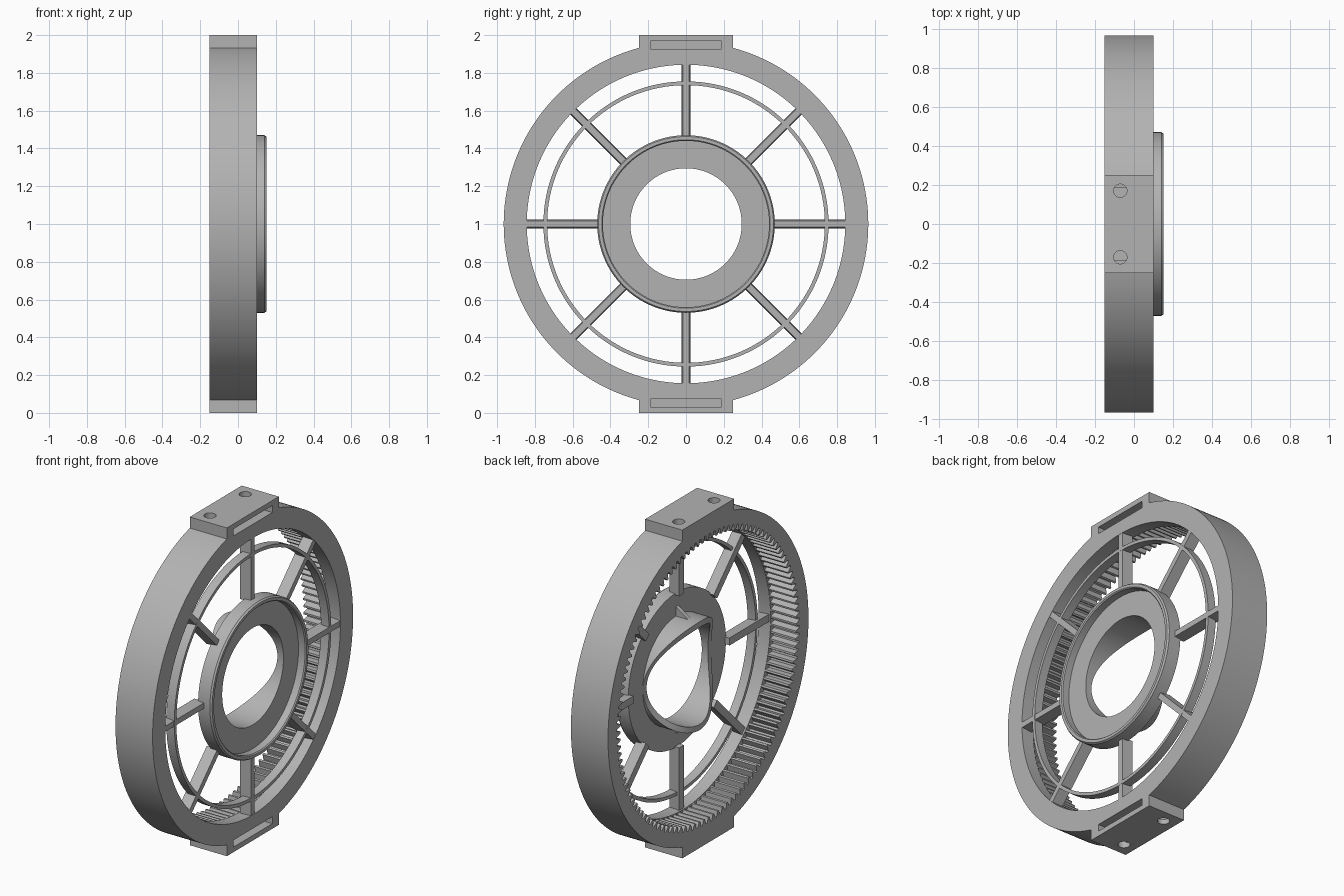
import bpy, bmesh, math
from mathutils import Matrix, Vector

cube = bpy.data.objects.get("Cube")
if cube:
    bpy.data.objects.remove(cube, do_unlink=True)

grey = bpy.data.materials.new("mid grey")
grey.diffuse_color = (0.45, 0.45, 0.45, 1)
grey.use_nodes = True
grey.node_tree.nodes["Principled BSDF"].inputs["Base Color"].default_value = (0.45, 0.45, 0.45, 1)

CENTRE = Vector((0, 0, 1))


def finish(name, bm, smooth=True):
    """Turn a bmesh built around the axle into an object at wheel height."""
    bmesh.ops.recalc_face_normals(bm, faces=bm.faces)
    mesh = bpy.data.meshes.new(name)
    bm.to_mesh(mesh)
    bm.free()
    mesh.transform(Matrix.Translation(CENTRE))
    mesh.materials.append(grey)
    obj = bpy.data.objects.new(name, mesh)
    bpy.context.collection.objects.link(obj)
    if smooth:
        shade(obj)
    return obj


def shade(obj):
    bpy.ops.object.select_all(action='DESELECT')
    obj.select_set(True)
    bpy.context.view_layer.objects.active = obj
    bpy.ops.object.shade_smooth_by_angle(angle=math.radians(25))


def sweep(name, count, section, smooth=True):
    """Revolve section(i, angle) -> [(x, y, z)...] around the x axis."""
    bm = bmesh.new()
    loops = [[bm.verts.new(p) for p in section(i, 2 * math.pi * i / count)]
             for i in range(count)]
    n = len(loops[0])
    for i in range(count):
        a, b = loops[i], loops[(i + 1) % count]
        for j in range(n):
            k = (j + 1) % n
            bm.faces.new((a[j], a[k], b[k], b[j]))
    return finish(name, bm, smooth)


def polar(x, r, a):
    return (x, r * math.sin(a), r * math.cos(a))


def prism(name, outline, depth, matrix):
    """Extrude a flat outline symmetrically along z, then place it."""
    bm = bmesh.new()
    face = bm.faces.new([bm.verts.new((u, v, -depth / 2)) for u, v in outline])
    new = bmesh.ops.extrude_face_region(bm, geom=[face])["geom"]
    bmesh.ops.translate(bm, vec=(0, 0, depth),
                        verts=[v for v in new if isinstance(v, bmesh.types.BMVert)])
    bmesh.ops.transform(bm, matrix=matrix, verts=bm.verts)
    return finish(name, bm, False)


# Ring with internal teeth and square mounting pads at top and bottom
TEETH = 120
STEPS = TEETH * 4
BACK, FRONT, TOOTH_END = -0.15, 0.10, 0.02


def outer_point(i, a):
    """y, z of the outer edge: circle with a square pad at both poles."""
    half = STEPS // 2
    k = i % half
    k = k - half if k > half // 2 else k
    pole = 1 if math.cos(a) > 0 else -1
    if abs(k) <= 19:
        return pole * 0.25 * k / 19, pole * 1.0
    return 0.965 * math.sin(a), 0.965 * math.cos(a)


def ring_section(i, a):
    y, z = outer_point(i, a)
    tooth = (0.845, 0.845, 0.879, 0.879)[i % 4]
    return [(BACK, y, z), (FRONT, y, z), polar(FRONT, 0.843, a),
            polar(TOOTH_END, 0.843, a), polar(TOOTH_END, tooth, a), polar(BACK, tooth, a)]


ring = sweep("toothed_ring", STEPS, ring_section, smooth=False)


# Pad pockets and screw holes
def cut(bm, name):
    cutter = finish(name, bm, False)
    cutter.hide_render = True
    mod = ring.modifiers.new(name, 'BOOLEAN')
    mod.operation = 'DIFFERENCE'
    mod.solver = 'EXACT'
    mod.object = cutter
    bpy.ops.object.select_all(action='DESELECT')
    ring.select_set(True)
    bpy.context.view_layer.objects.active = ring
    bpy.ops.object.modifier_apply(modifier=name)
    bpy.data.objects.remove(cutter, do_unlink=True)


for side in (1, -1):
    bm = bmesh.new()
    bmesh.ops.create_cube(bm, size=1, matrix=Matrix.Translation((0.02, 0, side * 0.948))
                          @ Matrix.Diagonal((0.26, 0.375, 0.042, 1)))
    cut(bm, "pocket_cutter")
    for y in (-0.17, 0.17):
        bm = bmesh.new()
        bmesh.ops.create_cone(bm, cap_ends=True, segments=32, radius1=0.034, radius2=0.034,
                              depth=0.1, matrix=Matrix.Translation((-0.07, y, side * 0.995)))
        cut(bm, "screw_hole_cutter")
shade(ring)

# Hub with a raised front collar and a two-lobed cam sleeve behind
HUB_BACK = 0.06


def hub_section(i, a):
    cam = HUB_BACK - 0.001 - 0.15 * (0.5 + 0.5 * math.cos(2 * a))
    profile = [(cam, 0.295), (cam, 0.33), (HUB_BACK, 0.33), (HUB_BACK, 0.47),
               (0.14, 0.47), (0.15, 0.463), (0.15, 0.446), (0.144, 0.44),
               (0.10, 0.44), (0.10, 0.295)]
    return [polar(x, r, a) for x, r in profile]


sweep("hub", 128, hub_section)

# Small gussets bracing the cam lobes
for n, turn in enumerate((0, math.pi)):
    place = Matrix.Rotation(turn, 4, 'X') @ Matrix.Rotation(math.pi / 2, 4, 'X')
    prism(f"cam_gusset_{n + 1}", [(0.065, 0.325), (0.065, 0.39), (-0.03, 0.325)], 0.025, place)

# Thin hoop between hub and ring
sweep("thin_hoop", 128, lambda i, a: [polar(x, r, a) for x, r in
      ((0.045, 0.735), (0.045, 0.755), (0.099, 0.755), (0.099, 0.735))])

# Eight spokes, slightly narrower at the front
for n in range(8):
    place = Matrix.Rotation(n * math.pi / 4, 4, 'X') @ Matrix.Translation((0, 0, 0.654))
    prism(f"spoke_{n + 1}", [(0.03, -0.023), (0.0985, -0.017), (0.0985, 0.017), (0.03, 0.023)],
          0.385, place)
